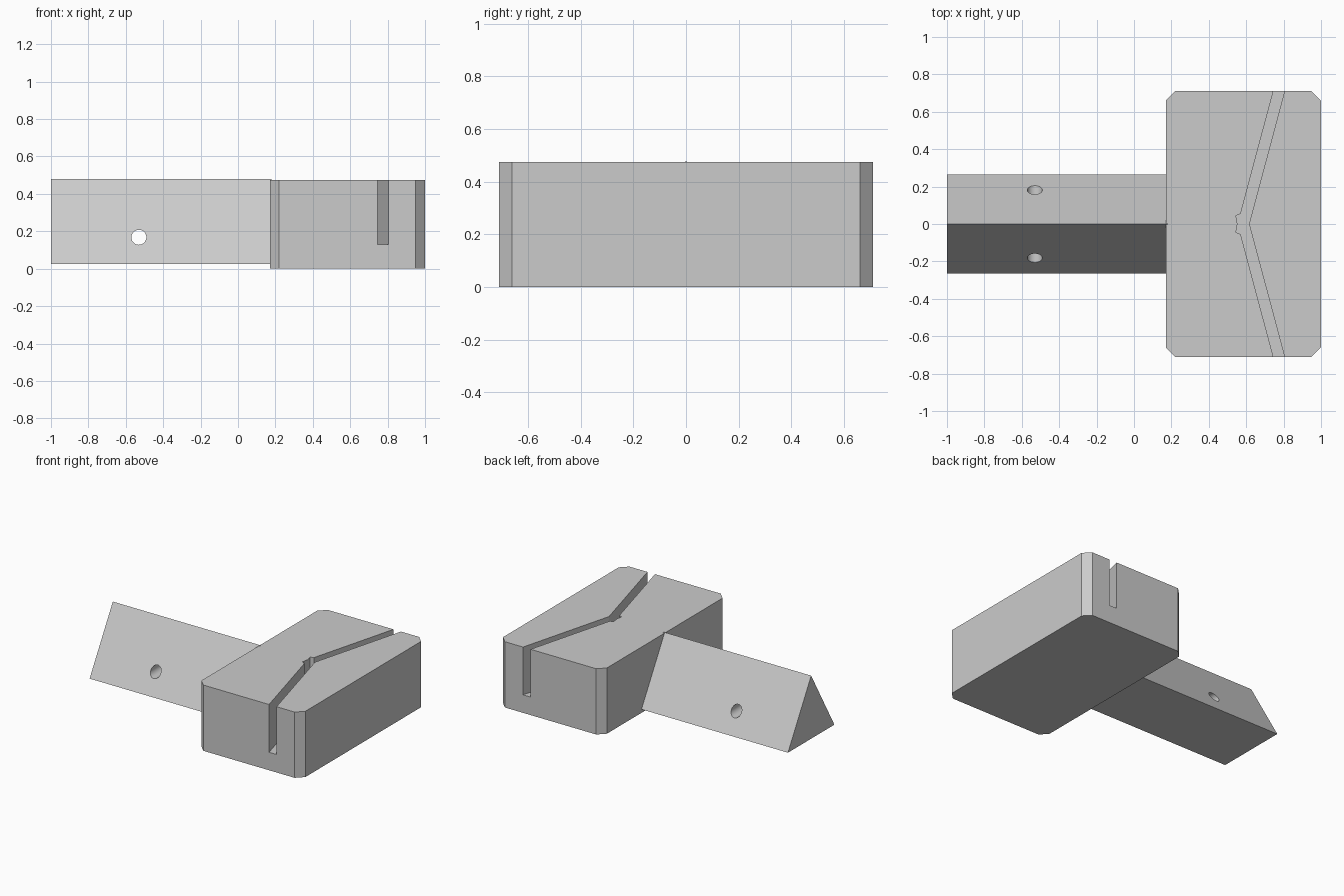
import bpy
import bmesh
from mathutils import Matrix, Vector
from math import radians

default_cube = bpy.data.objects.get("Cube")
if default_cube:
    bpy.data.objects.remove(default_cube, do_unlink=True)

GREY = (0.6, 0.6, 0.6, 1)
grey = bpy.data.materials.new("plain grey")
grey.use_nodes = True
grey.diffuse_color = GREY
grey.node_tree.nodes["Principled BSDF"].inputs["Base Color"].default_value = GREY


def add_object(name, bm):
    bmesh.ops.recalc_face_normals(bm, faces=bm.faces)
    mesh = bpy.data.meshes.new(name)
    bm.to_mesh(mesh)
    bm.free()
    mesh.materials.append(grey)
    obj = bpy.data.objects.new(name, mesh)
    bpy.context.collection.objects.link(obj)
    return obj


def extrude_profile(name, points, offset):
    """Closed profile of 3D points, swept along an offset."""
    bm = bmesh.new()
    face = bm.faces.new([bm.verts.new(p) for p in points])
    swept = bmesh.ops.extrude_face_region(bm, geom=[face])["geom"]
    verts = [g for g in swept if isinstance(g, bmesh.types.BMVert)]
    bmesh.ops.translate(bm, verts=verts, vec=Vector(offset))
    return add_object(name, bm)


def cut(obj, cutter):
    cutter.hide_render = True
    mod = obj.modifiers.new("cut", 'BOOLEAN')
    mod.operation = 'DIFFERENCE'
    mod.solver = 'EXACT'
    mod.object = cutter
    bpy.ops.object.select_all(action='DESELECT')
    bpy.context.view_layer.objects.active = obj
    obj.select_set(True)
    bpy.ops.object.modifier_apply(modifier=mod.name)
    bpy.data.objects.remove(cutter, do_unlink=True)
    bpy.ops.object.shade_smooth_by_angle(angle=radians(25))


# Block with chamfered upright corners
x0, x1, half, c, top = 0.17, 1.0, 0.71, 0.05, 0.475
outline = [(x0 + c, -half), (x1 - c, -half), (x1, c - half), (x1, half - c),
           (x1 - c, half), (x0 + c, half), (x0, half - c), (x0, c - half)]
block = extrude_profile("head_block", [(x, y, 0) for x, y in outline], (0, 0, top))

# V-shaped slot with a small notch at its bend, open at the top and both ends
over = 0.1
run = 0.19 * over / half
near = [(0.745 + run, half + over), (0.57, 0.055), (0.545, 0.045)]
far = (0.805 + run, half + over)
slot_outline = (near + [(0.553, 0)] + [(x, -y) for x, y in reversed(near)]
                + [(far[0], -far[1]), (0.615, 0), far])
slot = extrude_profile("slot_cutter", [(x, y, 0.13) for x, y in slot_outline], (0, 0, 0.6))
cut(block, slot)

# Triangular handle with a round cross hole
handle = extrude_profile("triangular_handle",
                         [(-1, -0.265, 0.025), (-1, 0.265, 0.025), (-1, 0, 0.48)],
                         (1.18, 0, 0))
bm = bmesh.new()
bmesh.ops.create_cone(bm, cap_ends=True, segments=40, radius1=0.04, radius2=0.04, depth=1,
                      matrix=Matrix.Translation((-0.53, 0, 0.168)) @ Matrix.Rotation(radians(90), 4, 'X'))
cut(handle, add_object("hole_cutter", bm))
